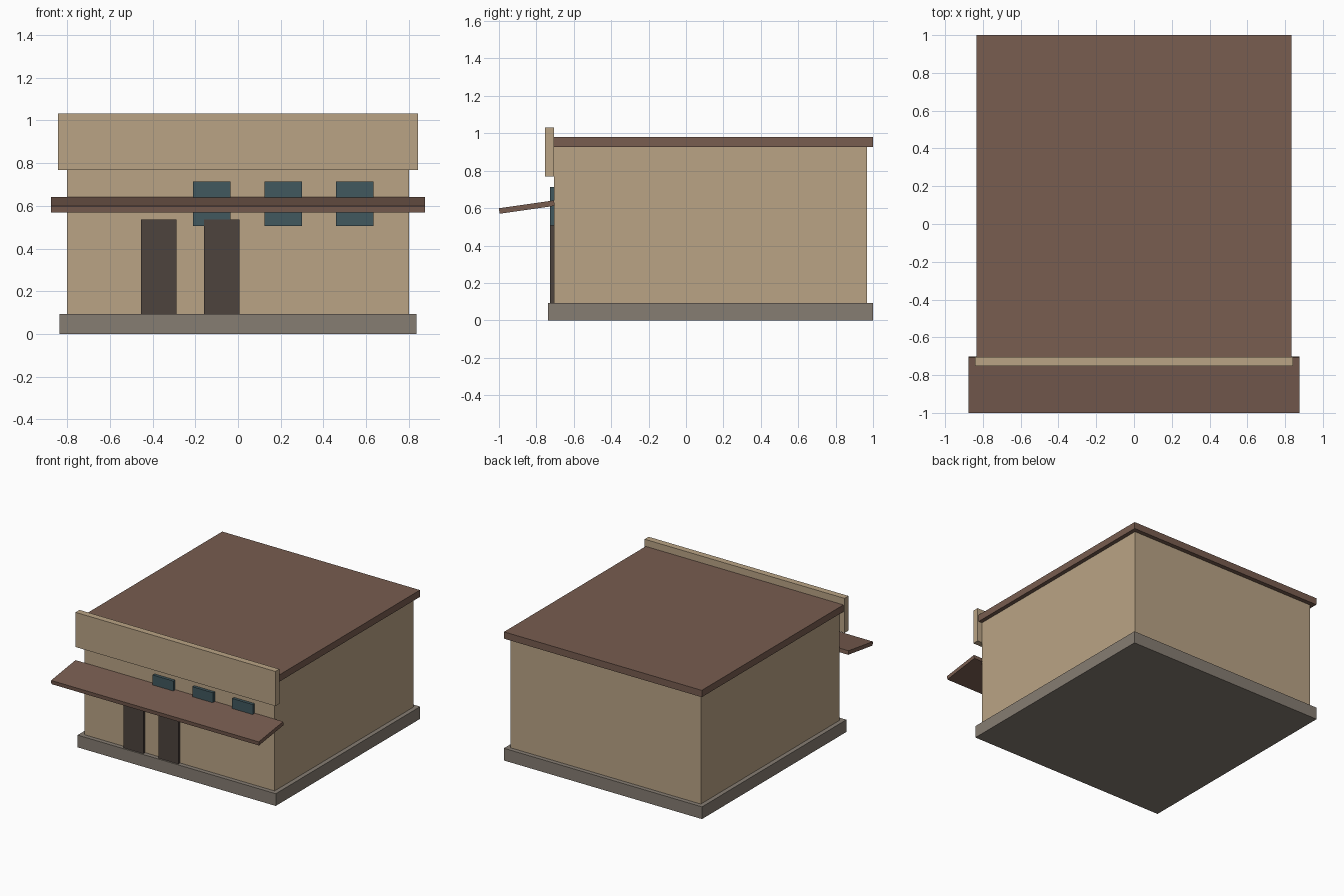
import bpy
import bmesh

if "Cube" in bpy.data.objects:
    bpy.data.objects.remove(bpy.data.objects["Cube"])


def material(name, rgb):
    m = bpy.data.materials.new(name)
    m.diffuse_color = (*rgb, 1)
    m.use_nodes = True
    m.node_tree.nodes["Principled BSDF"].inputs["Base Color"].default_value = m.diffuse_color
    return m


STUCCO = material("stucco", (0.49, 0.37, 0.235))
STONE = material("stone", (0.24, 0.205, 0.17))
ROOFING = material("roofing", (0.188, 0.109, 0.08))
DOOR = material("door_wood", (0.074, 0.056, 0.048))
GLASS = material("glass", (0.053, 0.098, 0.114))


def extrude_x(name, profile, x0, x1, mat):
    """Extrude a closed (y, z) profile from x0 to x1."""
    bm = bmesh.new()
    face = bm.faces.new([bm.verts.new((x0, y, z)) for y, z in profile])
    out = bmesh.ops.extrude_face_region(bm, geom=[face])
    verts = [v for v in out["geom"] if isinstance(v, bmesh.types.BMVert)]
    bmesh.ops.translate(bm, verts=verts, vec=(x1 - x0, 0, 0))
    bmesh.ops.recalc_face_normals(bm, faces=bm.faces)
    mesh = bpy.data.meshes.new(name)
    bm.to_mesh(mesh)
    bm.free()
    mesh.materials.append(mat)
    obj = bpy.data.objects.new(name, mesh)
    bpy.context.collection.objects.link(obj)
    return obj


def box(name, x0, x1, y0, y1, z0, z1, mat):
    return extrude_x(name, [(y0, z0), (y1, z0), (y1, z1), (y0, z1)], x0, x1, mat)


FRONT = -0.705    # front wall plane
BASE = 0.093      # top of the plinth

# Main building
box("plinth", -0.835, 0.835, -0.738, 1.0, 0, BASE, STONE)
box("walls", -0.802, 0.802, FRONT, 0.967, BASE, 0.928, STUCCO)
box("roof_slab", -0.833, 0.833, FRONT, 1.0, 0.928, 0.98, ROOFING)
box("front_parapet", -0.842, 0.842, -0.753, FRONT, 0.768, 1.032, STUCCO)

# Sloping awning
extrude_x("awning", [(-0.997, 0.57), (-0.702, 0.612), (-0.706, 0.641), (-1.0, 0.599)],
          -0.875, 0.875, ROOFING)

# Doors and windows, set slightly proud of the front wall
for i, x in enumerate((-0.371, -0.077)):
    box(f"door_{i + 1}", x - 0.083, x + 0.083, -0.727, FRONT, BASE, 0.535, DOOR)
for i in range(3):
    x = -0.123 + 0.335 * i
    box(f"window_{i + 1}", x - 0.087, x + 0.087, -0.727, FRONT, 0.506, 0.714, GLASS)
